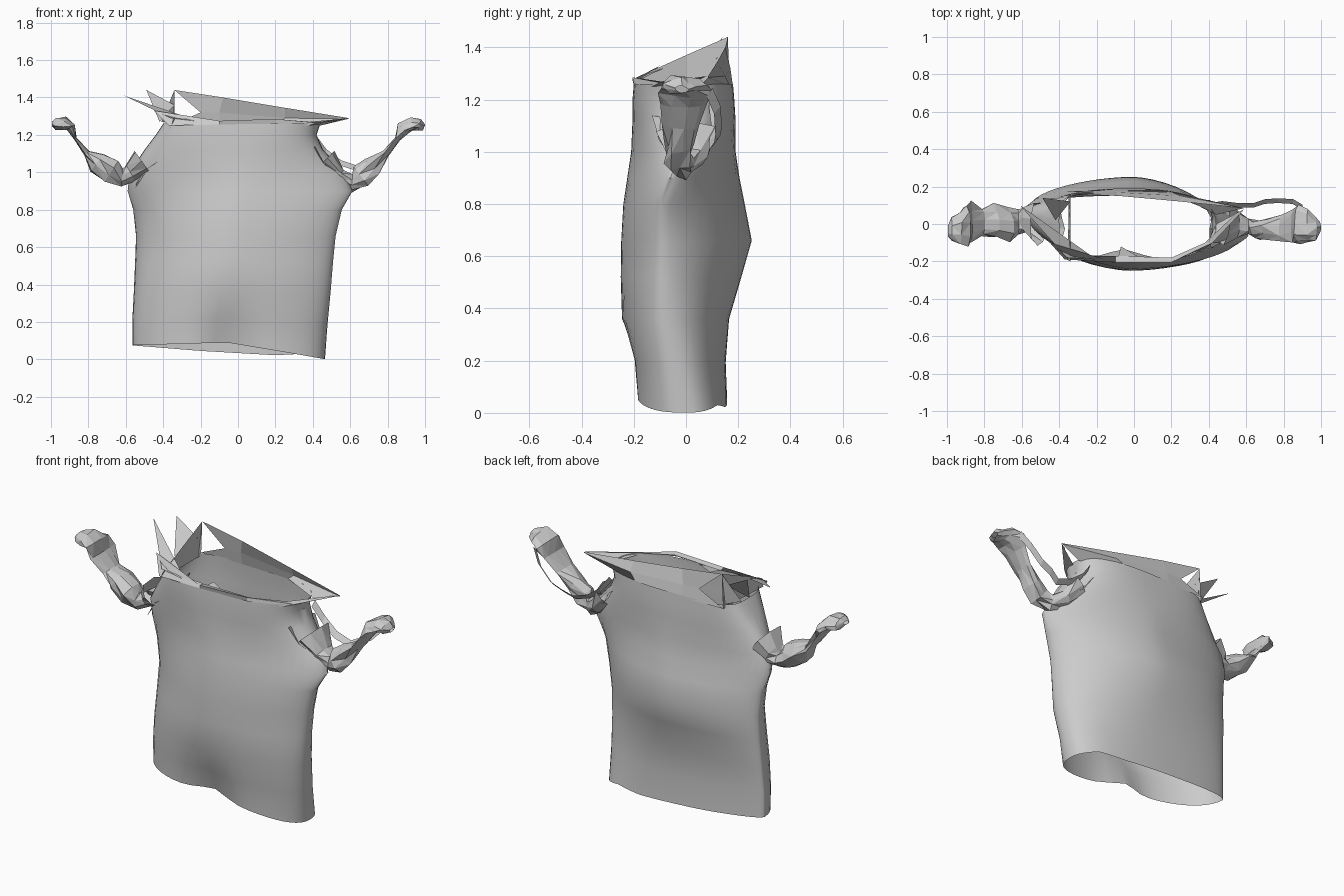
import bpy, math, random
from mathutils import Vector

random.seed(4)


def make(name, verts, faces, smooth=None):
    me = bpy.data.meshes.new(name)
    me.from_pydata([tuple(v) for v in verts], [], faces)
    me.update()
    ob = bpy.data.objects.new(name, me)
    bpy.context.collection.objects.link(ob)
    if smooth:
        bpy.ops.object.select_all(action='DESELECT')
        bpy.context.view_layer.objects.active = ob
        ob.select_set(True)
        bpy.ops.object.shade_smooth_by_angle(angle=math.radians(smooth))
    return ob


def grid(name, rows, closed=False, smooth=None):
    n = len(rows[0])
    faces = []
    for r in range(len(rows) - 1):
        for i in range(n if closed else n - 1):
            j = (i + 1) % n
            faces.append((r * n + i, r * n + j, (r + 1) * n + j, (r + 1) * n + i))
    return make(name, [p for row in rows for p in row], faces, smooth)


def interp(table, x):
    for (x0, y0), (x1, y1) in zip(table, table[1:]):
        if x <= x1:
            return y0 + (y1 - y0) * max(0, (x - x0) / (x1 - x0))
    return table[-1][1]


# torso: open cloth tube
# z, left x, right x, front y, back y, left seam y, right seam y, roundness left, right
RINGS = [
    (0.00, -0.565, 0.465, -0.195, 0.158, 0.09, 0.00, 2.0, 2.6),
    (0.18, -0.565, 0.478, -0.205, 0.152, 0.09, -0.04, 2.0, 2.3),
    (0.36, -0.557, 0.495, -0.245, 0.165, 0.10, -0.08, 1.9, 2.1),
    (0.52, -0.550, 0.508, -0.250, 0.212, 0.11, -0.09, 1.8, 1.8),
    (0.66, -0.545, 0.522, -0.248, 0.252, 0.11, -0.09, 1.7, 1.7),
    (0.80, -0.560, 0.555, -0.240, 0.225, 0.10, -0.09, 1.7, 1.7),
    (0.90, -0.590, 0.612, -0.225, 0.205, 0.08, -0.06, 1.6, 1.5),
    (1.00, -0.580, 0.570, -0.210, 0.190, 0.06, -0.02, 1.8, 1.7),
    (1.12, -0.500, 0.455, -0.205, 0.190, 0.04, 0.00, 2.3, 2.3),
    (1.20, -0.440, 0.420, -0.205, 0.185, 0.03, 0.00, 3.0, 2.6),
    (1.26, -0.400, 0.440, -0.200, 0.180, 0.02, 0.00, 3.8, 2.4),
]
HEM_FRONT = [(-0.57, 0.075), (-0.06, 0.09), (0.30, 0.03), (0.47, 0.0)]
HEM_BACK = [(-0.57, 0.075), (-0.2, 0.045), (0.2, 0.022), (0.35, 0.03), (0.47, 0.0)]
SEG = 48
rows = []
for z, xl, xr, yf, yb, sl, sr, pl, pr in RINGS:
    row = []
    for i in range(SEG):
        a = 2 * math.pi * i / SEG
        c, s = math.cos(a), math.sin(a)
        p = pr if c > 0 else pl
        cx = math.copysign(abs(c) ** (2 / p), c)
        h = abs(s) ** (2 / p)
        x = (xl + xr) / 2 + cx * (xr - xl) / 2
        seam = sr if c > 0 else sl
        y = seam + h * ((yb if s > 0 else yf) - seam)
        zz = z
        if z < 0.3:
            # wavy hem and pinched front fold
            w = 1 - z / 0.3
            zz = z + interp(HEM_BACK if s > 0 else HEM_FRONT, x) * w
            if s < 0:
                y += 0.06 * w * math.exp(-((x + 0.05) / 0.12) ** 2)
        row.append((x, y, zz))
    rows.append(row)
grid("torso", rows, True, 40)


# crumpled sleeves: faceted tubes, stations of x, y, z, half width in y, half thickness
def sleeve(name, stations, jitter, sides=9):
    rows = []
    for k, (x, y, z, ry, rt) in enumerate(stations):
        a = Vector(stations[max(k - 1, 0)][:3])
        b = Vector(stations[min(k + 1, len(stations) - 1)][:3])
        t = (b - a).normalized()
        n = t.cross(Vector((0, 1, 0))).normalized()
        row = []
        for i in range(sides):
            ang = 2 * math.pi * i / sides
            f = 1 + random.uniform(-jitter, jitter)
            off = Vector((0, 1, 0)) * math.cos(ang) * ry * f + n * math.sin(ang) * rt * f
            row.append(Vector((x, y, z)) + off)
        rows.append(row)
    verts = [p for r in rows for p in r]
    faces = []
    for r in range(len(rows) - 1):
        for i in range(sides):
            j = (i + 1) % sides
            q = (r * sides + i, r * sides + j, (r + 1) * sides + j, (r + 1) * sides + i)
            if random.random() < 0.5:
                faces += [(q[0], q[1], q[2]), (q[0], q[2], q[3])]
            else:
                faces += [(q[0], q[1], q[3]), (q[1], q[2], q[3])]
    make(name, verts, faces)


sleeve("left_sleeve", [
    (-0.50, 0.0, 1.04, 0.13, 0.08), (-0.57, 0.02, 0.99, 0.08, 0.05),
    (-0.62, 0.01, 0.97, 0.06, 0.05), (-0.68, 0.0, 1.00, 0.085, 0.07),
    (-0.75, 0.01, 1.055, 0.085, 0.055), (-0.81, 0.01, 1.10, 0.075, 0.02),
    (-0.87, 0.0, 1.18, 0.10, 0.008), (-0.895, -0.01, 1.24, 0.105, 0.03),
    (-0.93, -0.01, 1.257, 0.085, 0.035), (-0.975, -0.02, 1.26, 0.06, 0.03),
    (-0.995, -0.04, 1.26, 0.03, 0.012)], 0.25)
sleeve("right_sleeve", [
    (0.46, 0.0, 1.06, 0.12, 0.07), (0.54, 0.0, 0.98, 0.07, 0.05),
    (0.61, -0.01, 0.945, 0.05, 0.045), (0.66, -0.03, 0.975, 0.05, 0.06),
    (0.72, -0.02, 1.03, 0.06, 0.05), (0.79, -0.02, 1.10, 0.07, 0.02),
    (0.85, -0.01, 1.18, 0.08, 0.015), (0.88, 0.0, 1.235, 0.095, 0.035),
    (0.93, -0.01, 1.255, 0.085, 0.04), (0.97, -0.03, 1.25, 0.06, 0.03),
    (0.995, -0.02, 1.24, 0.025, 0.015)], 0.25)


# twisted cloth strands
def strand(name, pts, width):
    top = [Vector(p) + Vector((0.1, 0.7, 0.8)) * width for p in pts]
    low = [Vector(p) - Vector((0.1, 0.7, 0.8)) * width for p in pts]
    grid(name, [low, top])


strand("shoulder_strand", [(0.41, 0.10, 1.19), (0.47, 0.11, 1.11), (0.55, 0.10, 1.05),
                           (0.64, 0.10, 1.02), (0.70, 0.12, 1.05)], 0.018)
strand("sleeve_strand", [(0.70, 0.12, 1.05), (0.77, 0.125, 1.08), (0.85, 0.12, 1.16),
                         (0.90, 0.09, 1.23)], 0.018)

# crumpled folds inside the armholes
for name, x, s in (("left_armhole_folds", -0.46, -1), ("right_armhole_folds", 0.48, 1)):
    rows = []
    for r in range(4):
        t = r / 3
        rows.append([(x - s * 0.08 + s * 0.17 * t + random.uniform(-.015, .015),
                      (i / 5 - 0.5) * (0.26 - 0.16 * t),
                      1.12 - 0.18 * t + random.uniform(-.025, .025)) for i in range(6)])
    grid(name, rows)

# collar: folded front strip and raised back flap
grid("front_collar", [
    [(-0.37, -0.19, 1.25), (-0.1, -0.20, 1.255), (0.2, -0.20, 1.26), (0.38, -0.13, 1.25), (0.44, 0.0, 1.25)],
    [(-0.45, -0.10, 1.33), (-0.1, -0.205, 1.275), (0.2, -0.205, 1.285), (0.42, -0.10, 1.265), (0.59, 0.08, 1.29)],
    [(-0.36, -0.17, 1.29), (-0.1, -0.17, 1.27), (0.2, -0.18, 1.275), (0.38, -0.10, 1.27), (0.55, 0.06, 1.285)]])
grid("back_collar", [
    [(-0.36, 0.175, 1.25), (-0.1, 0.18, 1.25), (0.2, 0.17, 1.25), (0.44, 0.05, 1.25)],
    [(-0.20, 0.165, 1.32), (-0.1, 0.17, 1.32), (0.25, 0.15, 1.29), (0.59, 0.085, 1.285)],
    [(-0.34, 0.16, 1.44), (-0.08, 0.15, 1.40), (0.25, 0.12, 1.345), (0.59, 0.085, 1.29)]])
# upright sheet along the left edge of the neck opening
grid("neck_side_sheet", [
    [(-0.36, -0.19, 1.24), (-0.35, 0.0, 1.24), (-0.35, 0.16, 1.24)],
    [(-0.34, -0.20, 1.28), (-0.34, 0.0, 1.37), (-0.34, 0.16, 1.44)]])

# stray pointed cloth tips at the left shoulder
TIPS = [
    [(-0.61, 0.10, 1.41), (-0.20, -0.19, 1.27), (-0.36, -0.18, 1.29)],
    [(-0.49, 0.14, 1.44), (-0.34, 0.12, 1.36), (-0.42, 0.02, 1.27)],
    [(-0.34, 0.16, 1.44), (-0.41, 0.08, 1.27), (-0.34, 0.15, 1.26)],
    [(-0.07, -0.12, 1.27), (-0.09, -0.20, 1.26), (0.05, -0.19, 1.26)],
]
for k, tri in enumerate(TIPS):
    make("cloth_tip_%d" % (k + 1), tri, [(0, 1, 2)])
